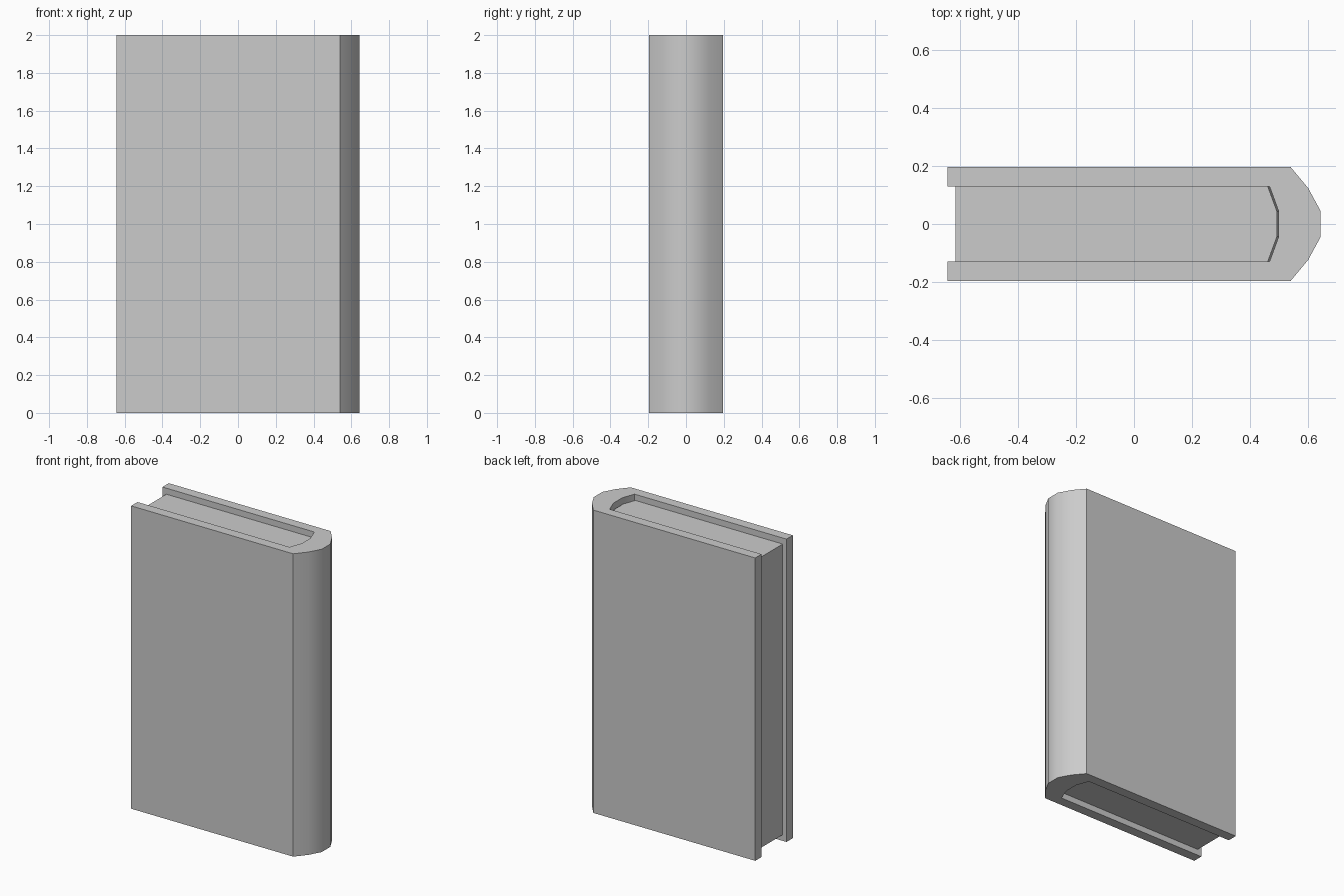
import bpy, bmesh
from math import radians

if "Cube" in bpy.data.objects:
    bpy.data.objects.remove(bpy.data.objects["Cube"])


def loft(name, bottom, top, z0, z1):
    """Solid between two matching outlines."""
    bm = bmesh.new()
    lo = [bm.verts.new((x, y, z0)) for x, y in bottom]
    hi = [bm.verts.new((x, y, z1)) for x, y in top]
    n = len(lo)
    bm.faces.new(lo)
    bm.faces.new(hi)
    for i in range(n):
        j = (i + 1) % n
        bm.faces.new((lo[i], lo[j], hi[j], hi[i]))
    bmesh.ops.recalc_face_normals(bm, faces=bm.faces)
    mesh = bpy.data.meshes.new(name)
    bm.to_mesh(mesh)
    bm.free()
    obj = bpy.data.objects.new(name, mesh)
    bpy.context.collection.objects.link(obj)
    bpy.ops.object.select_all(action='DESELECT')
    obj.select_set(True)
    bpy.context.view_layer.objects.active = obj
    bpy.ops.object.shade_smooth_by_angle(angle=radians(42))
    return obj


def mirrored(half):
    """Complete a half outline across y = 0."""
    return half + [(x, -y) for x, y in reversed(half)]


# Cover: two boards joined by a rounded spine, as one U-shaped outline
outer = [(-0.643, 0.196), (0.54, 0.196), (0.60, 0.124), (0.643, 0.045)]
inner = [(-0.643, 0.13), (0.467, 0.13), (0.498, 0.045)]
cover = mirrored(outer) + mirrored(inner)[::-1]
loft("cover", cover, cover, 0.0, 2.0)

# Page block: recessed at head, tail and fore edge, with a slight lean at the spine
def pages(gap):
    return mirrored([(-0.615, 0.13), (0.468 - gap, 0.13), (0.499 - gap, 0.045)])


loft("pages", pages(0.0), pages(0.007), 0.04, 1.96)
